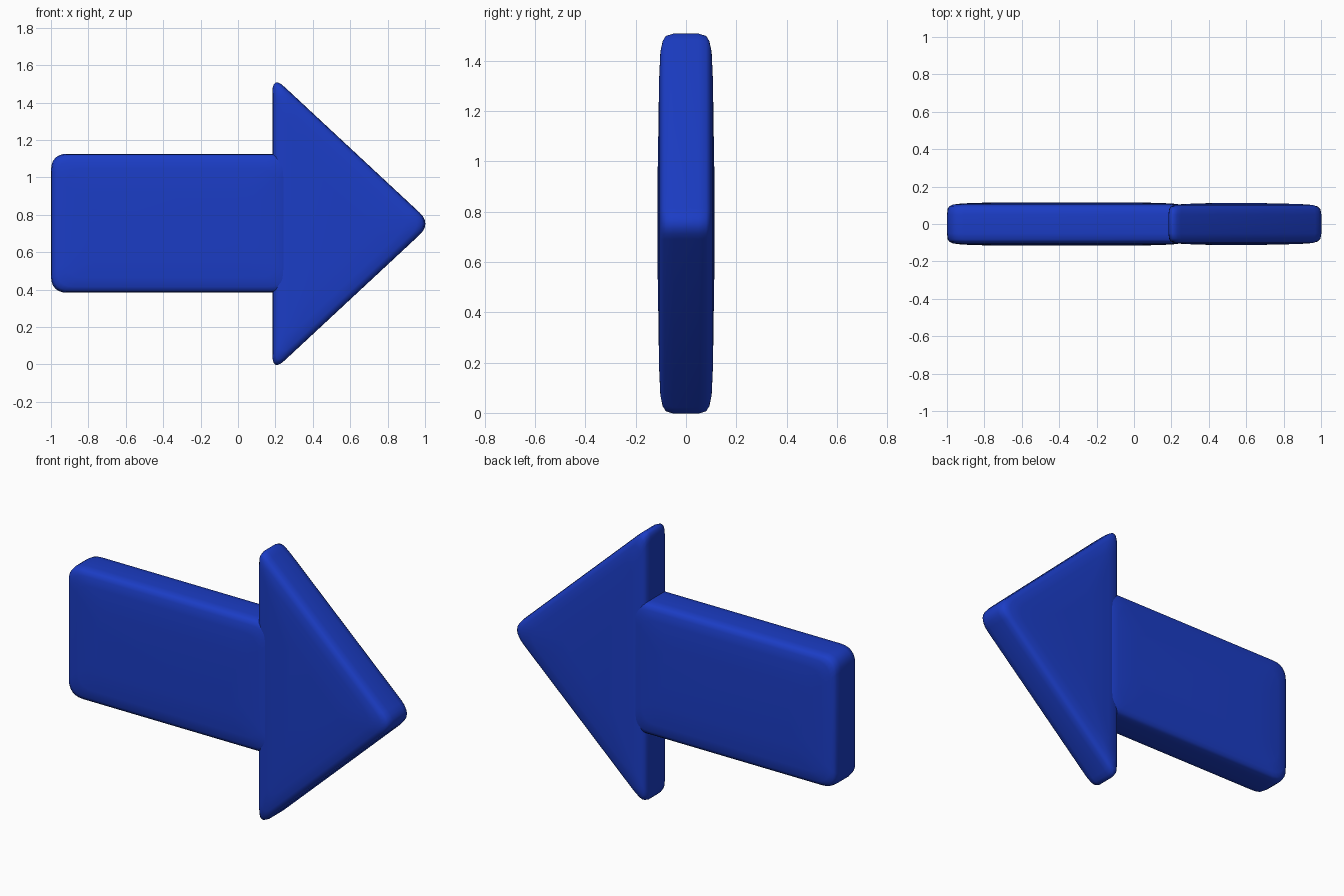
import bpy, bmesh, math
from mathutils import Vector

if "Cube" in bpy.data.objects:
    bpy.data.objects.remove(bpy.data.objects["Cube"])

blue = bpy.data.materials.new("blue")
blue.diffuse_color = (0.011, 0.046, 0.56, 1)
blue.use_nodes = True
blue.node_tree.nodes["Principled BSDF"].inputs["Base Color"].default_value = blue.diffuse_color


def inset(poly, d):
    """Move each edge of a counter-clockwise convex polygon inward by d."""
    out = []
    for i, p in enumerate(poly):
        a = (p - poly[i - 1]).normalized()
        b = (poly[(i + 1) % len(poly)] - p).normalized()
        na, nb = Vector((-a.y, a.x)), Vector((-b.y, b.x))
        out.append(p + (na + nb) * d / (1 + na.dot(nb)))
    return out


def rounded(poly, r, steps=6):
    """Replace each corner with a small curve."""
    out = []
    for i, p in enumerate(poly):
        a = p + (poly[i - 1] - p).normalized() * r
        b = p + (poly[(i + 1) % len(poly)] - p).normalized() * r
        for k in range(steps + 1):
            t = k / steps
            out.append(a * (1 - t) ** 2 + p * 2 * t * (1 - t) + b * t * t)
    return out


def pillow(name, corners, levels, r=0.09):
    """Soft-edged slab built from stacked outlines, gently domed on both faces."""
    poly = [Vector(c) for c in corners]
    stack = [(d, -y) for d, y in reversed(levels)] + levels
    bm = bmesh.new()
    rings = [[bm.verts.new((p.x, y, p.y)) for p in rounded(inset(poly, d), r)]
             for d, y in stack]
    n = len(rings[0])
    for lo, hi in zip(rings, rings[1:]):
        for i in range(n):
            j = (i + 1) % n
            bm.faces.new((lo[i], lo[j], hi[j], hi[i]))
    bm.faces.new(rings[0])
    bm.faces.new(rings[-1])
    bmesh.ops.recalc_face_normals(bm, faces=bm.faces)
    me = bpy.data.meshes.new(name)
    bm.to_mesh(me)
    bm.free()
    me.materials.append(blue)
    ob = bpy.data.objects.new(name, me)
    bpy.context.collection.objects.link(ob)
    bpy.context.view_layer.objects.active = ob
    ob.select_set(True)
    bpy.ops.object.shade_smooth_by_angle(angle=math.radians(50))
    ob.select_set(False)


# Shaft, its end sunk into the head
pillow("arrow_shaft", [(-1, 0.383), (0.28, 0.383), (0.28, 1.126), (-1, 1.126)],
       [(0, 0.05), (0.004, 0.082), (0.013, 0.095), (0.032, 0.104), (0.08, 0.110), (0.2, 0.114)])

# Triangular head
pillow("arrow_head", [(0.184, -0.04), (1.035, 0.752), (0.184, 1.544)],
       [(0, 0.05), (0.004, 0.08), (0.013, 0.093), (0.032, 0.102), (0.08, 0.107), (0.2, 0.111)])
